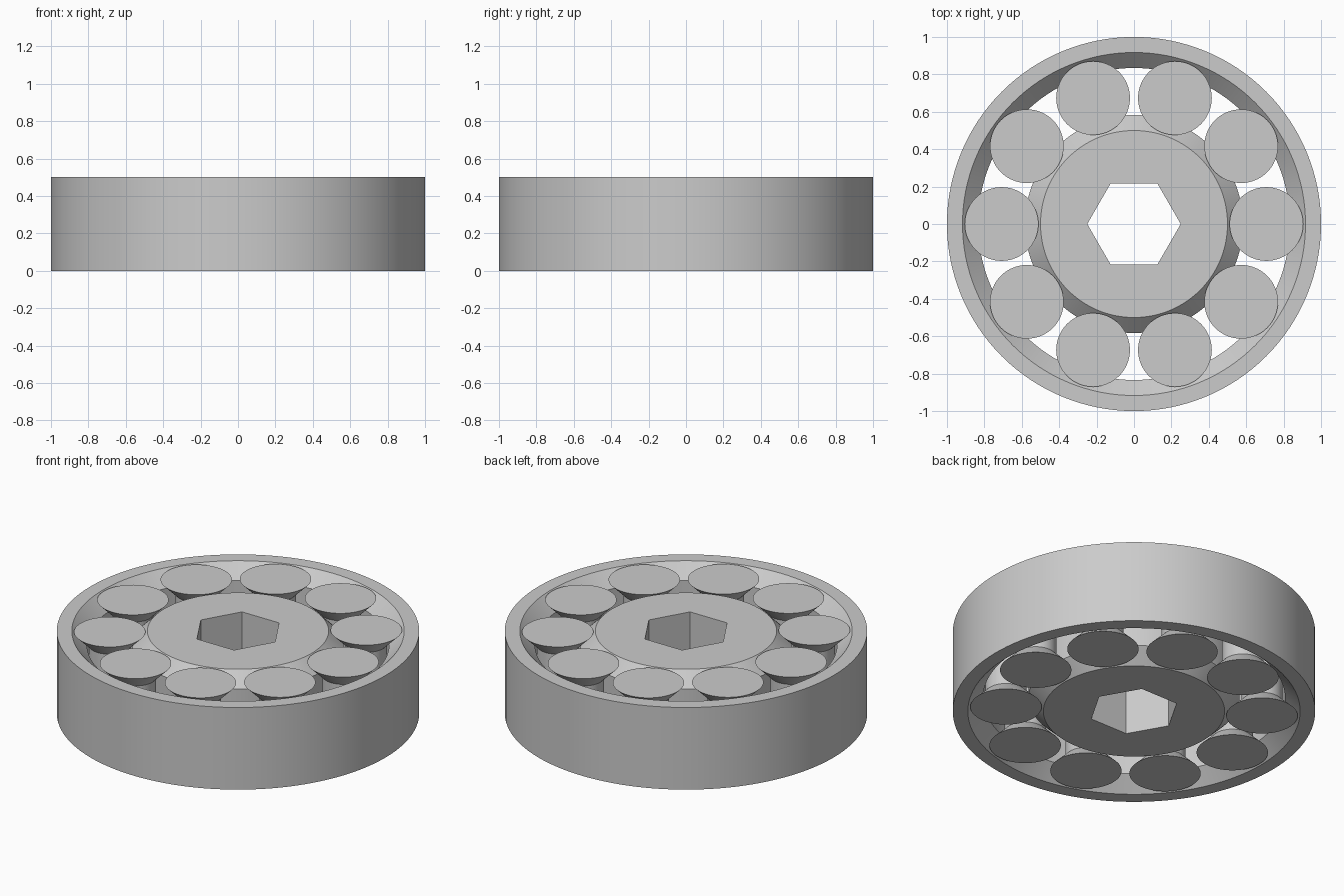
import bpy
import bmesh
from math import cos, sin, pi, radians

HEIGHT = 0.5
CHAMFER = 0.083
ROLLERS = 10
PITCH_RADIUS = 0.708

cube = bpy.data.objects.get("Cube")
if cube:
    bpy.data.objects.remove(cube, do_unlink=True)

# One plain grey material for all parts
grey = bpy.data.materials.new("plain_grey")
grey.use_nodes = True
COLOUR = (0.6, 0.6, 0.6, 1)
grey.diffuse_color = COLOUR
shader = next(n for n in grey.node_tree.nodes if n.type == "BSDF_PRINCIPLED")
shader.inputs["Base Color"].default_value = COLOUR


def add_loop(bm, radius, z, sides):
    """Ring of vertices around the z axis."""
    return [bm.verts.new((radius * cos(2 * pi * i / sides),
                          radius * sin(2 * pi * i / sides), z))
            for i in range(sides)]


def skin(bm, a, b):
    """Wall of quads between two equal loops."""
    n = len(a)
    for i in range(n):
        j = (i + 1) % n
        bm.faces.new((a[i], a[j], b[j], b[i]))


def lathe(bm, profile, sides, closed=False):
    """Revolve (radius, z) points and return the loops."""
    loops = [add_loop(bm, r, z, sides) for r, z in profile]
    for a, b in zip(loops, loops[1:]):
        skin(bm, a, b)
    if closed:
        skin(bm, loops[-1], loops[0])
    return loops


def loop_edges(bm, loop):
    return [bm.edges.get((loop[i - 1], loop[i])) for i in range(len(loop))]


def finish(bm, name, location=(0, 0, 0)):
    bmesh.ops.recalc_face_normals(bm, faces=bm.faces[:])
    mesh = bpy.data.meshes.new(name)
    bm.to_mesh(mesh)
    bm.free()
    mesh.materials.append(grey)
    obj = bpy.data.objects.new(name, mesh)
    obj.location = location
    bpy.context.collection.objects.link(obj)
    bpy.ops.object.select_all(action="DESELECT")
    obj.select_set(True)
    bpy.context.view_layer.objects.active = obj
    bpy.ops.object.shade_smooth_by_angle(angle=radians(30))
    return obj


def chamfered(end_radius, step):
    """Profile with matching chamfers at both ends and a straight middle."""
    mid = end_radius + step
    return [(end_radius, 0), (mid, CHAMFER),
            (mid, HEIGHT - CHAMFER), (end_radius, HEIGHT)]


# Outer ring: straight outside, raised track inside
bm = bmesh.new()
lathe(bm, chamfered(0.917, -CHAMFER) + [(1, HEIGHT), (1, 0)], 128, closed=True)
finish(bm, "outer_ring")

# Inner hub: raised track outside, hexagonal hole through the middle
bm = bmesh.new()
track = lathe(bm, chamfered(0.5, CHAMFER), 128)
hole = lathe(bm, [(0.25, 0), (0.25, HEIGHT)], 6)
for outer, inner in ((track[0], hole[0]), (track[-1], hole[-1])):
    bmesh.ops.triangle_fill(bm, use_beauty=True,
                            edges=loop_edges(bm, outer) + loop_edges(bm, inner))
finish(bm, "inner_hub")

# Waisted rollers, evenly spaced between hub and ring
for k in range(ROLLERS):
    bm = bmesh.new()
    loops = lathe(bm, chamfered(0.197, -CHAMFER), 64)
    bm.faces.new(loops[0])
    bm.faces.new(loops[-1])
    angle = 2 * pi * k / ROLLERS
    finish(bm, f"roller_{k + 1}",
           (PITCH_RADIUS * cos(angle), PITCH_RADIUS * sin(angle), 0))
